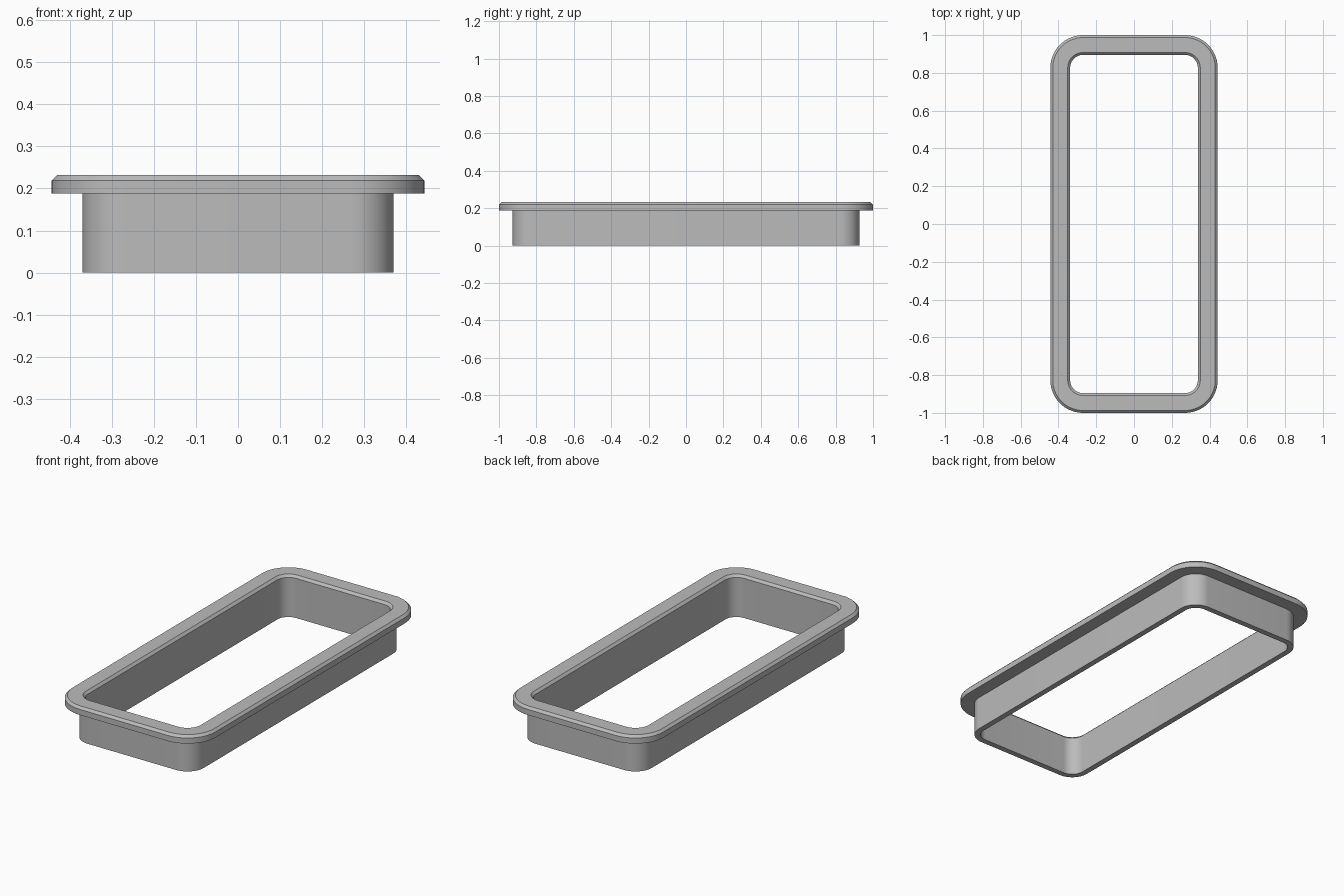
import bpy
import bmesh
from math import cos, sin, pi, radians

cube = bpy.data.objects.get("Cube")
if cube:
    bpy.data.objects.remove(cube, do_unlink=True)

# Plain grey material
grey = bpy.data.materials.new("grey")
grey.use_nodes = True
colour = (0.5, 0.5, 0.5, 1)
grey.diffuse_color = colour
grey.node_tree.nodes["Principled BSDF"].inputs["Base Color"].default_value = colour

CORNER_X, CORNER_Y = 0.27, 0.827   # shared centres of all corner arcs
STEPS = 14                         # segments per corner


def rounded_loop(bm, radius, z):
    """Rounded rectangle of vertices at one height."""
    verts = []
    for quarter, (sx, sy) in enumerate([(1, 1), (-1, 1), (-1, -1), (1, -1)]):
        for i in range(STEPS + 1):
            a = (quarter + i / STEPS) * pi / 2
            verts.append(bm.verts.new((sx * CORNER_X + radius * cos(a),
                                       sy * CORNER_Y + radius * sin(a), z)))
    return verts


def sweep_frame(name, section):
    """Sweep a closed (corner radius, height) section around the frame."""
    bm = bmesh.new()
    loops = [rounded_loop(bm, r, z) for r, z in section]
    for a, b in zip(loops, loops[1:] + loops[:1]):
        for i in range(len(a)):
            j = (i + 1) % len(a)
            bm.faces.new((a[i], a[j], b[j], b[i]))
    bmesh.ops.recalc_face_normals(bm, faces=bm.faces)
    mesh = bpy.data.meshes.new(name)
    bm.to_mesh(mesh)
    bm.free()
    mesh.materials.append(grey)
    obj = bpy.data.objects.new(name, mesh)
    bpy.context.collection.objects.link(obj)
    bpy.ops.object.select_all(action="DESELECT")
    obj.select_set(True)
    bpy.context.view_layer.objects.active = obj
    bpy.ops.object.shade_smooth_by_angle(angle=radians(30))
    return obj


# Upright wall with an overhanging flange, chamfered on both top edges
sweep_frame("flanged_frame", [
    (0.068, 0.0), (0.1, 0.0),           # underside of the wall
    (0.1, 0.188), (0.173, 0.188),       # wall and flange underside
    (0.173, 0.219), (0.16, 0.232),      # flange rim and outer chamfer
    (0.081, 0.232), (0.068, 0.219),     # flat top and inner chamfer
])
